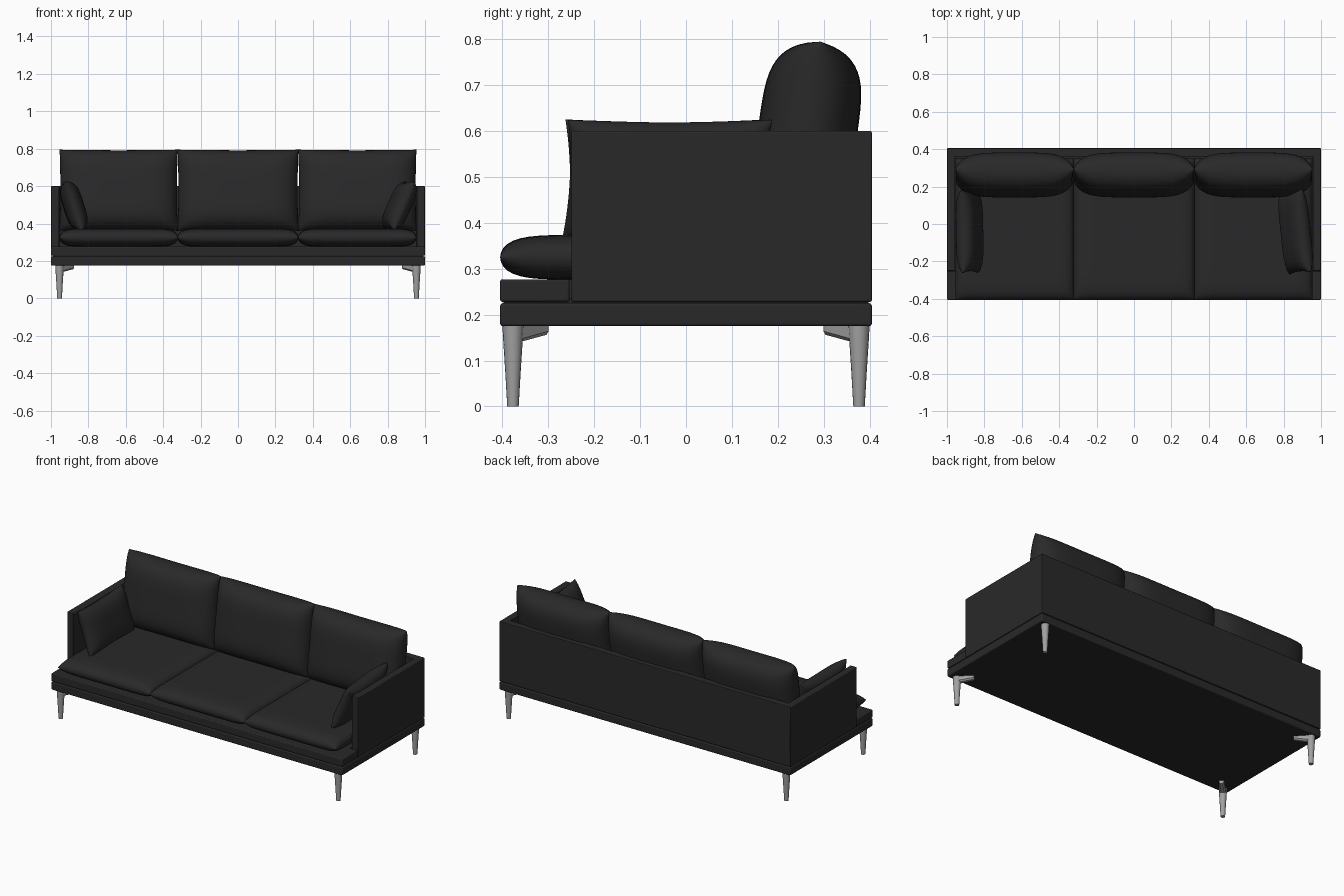
import bpy, bmesh, math
from mathutils import Vector, Matrix

if "Cube" in bpy.data.objects:
    bpy.data.objects.remove(bpy.data.objects["Cube"])


def material(name, value):
    m = bpy.data.materials.new(name)
    m.diffuse_color = (value, value, value, 1)
    m.use_nodes = True
    m.node_tree.nodes["Principled BSDF"].inputs["Base Color"].default_value = m.diffuse_color
    return m


FABRIC = material("charcoal fabric", 0.022)
METAL = material("brushed metal", 0.36)


def finish(name, bm, mat, bevel=0.0, angle=40):
    bmesh.ops.recalc_face_normals(bm, faces=bm.faces)
    me = bpy.data.meshes.new(name)
    bm.to_mesh(me)
    bm.free()
    ob = bpy.data.objects.new(name, me)
    bpy.context.collection.objects.link(ob)
    me.materials.append(mat)
    if bevel:
        b = ob.modifiers.new("soft edge", 'BEVEL')
        b.width, b.segments = bevel, 3
    bpy.ops.object.select_all(action='DESELECT')
    ob.select_set(True)
    bpy.context.view_layer.objects.active = ob
    bpy.ops.object.shade_smooth_by_angle(angle=math.radians(angle))
    return ob


def slab(name, outline, z0, z1, bevel):
    """Extrude a plan outline from z0 to z1."""
    bm = bmesh.new()
    f = bm.faces.new([bm.verts.new((x, y, z0)) for x, y in outline])
    ext = bmesh.ops.extrude_face_region(bm, geom=[f])
    vs = [g for g in ext["geom"] if isinstance(g, bmesh.types.BMVert)]
    bmesh.ops.translate(bm, verts=vs, vec=(0, 0, z1 - z0))
    return finish(name, bm, FABRIC, bevel)


def rect(x, y0, y1):
    return [(-x, y0), (x, y0), (x, y1), (-x, y1)]


def cushion(name, loc, half, rot=(0, 0, 0), p=4.5, pinch=0.0, n=32):
    """Stuffed cushion: two domed grids that meet in a seam."""
    bm = bmesh.new()
    hx, hy, hz = half
    M = Matrix.Translation(loc)
    for axis, deg in zip("XYZ", rot):
        M = M @ Matrix.Identity(4) if not deg else M
    R = Matrix.Rotation(math.radians(rot[2]), 4, 'Z') @ Matrix.Rotation(math.radians(rot[0]), 4, 'X')
    M = M @ R
    s = [math.sin(math.pi / 2 * (2 * i / n - 1)) for i in range(n + 1)]
    for side in (1, -1):
        g = []
        for u in s:
            row = []
            for v in s:
                t = max(0, (1 - abs(u) ** p) * (1 - abs(v) ** p)) ** 0.5
                x = hx * u * (1 - pinch * hy / hx * (1 - v * v))
                y = hy * v * (1 - pinch * (1 - u * u))
                row.append(bm.verts.new(M @ Vector((x, y, side * hz * t))))
            g.append(row)
        for i in range(n):
            for j in range(n):
                bm.faces.new((g[i][j], g[i + 1][j], g[i + 1][j + 1], g[i][j + 1]))
    bmesh.ops.remove_doubles(bm, verts=bm.verts, dist=1e-5)
    return finish(name, bm, FABRIC, angle=60)


# Base frame, recessed joint and front plinth
slab("base_frame", rect(1.0, -0.405, 0.405), 0.175, 0.225, 0.006)
slab("base_joint", rect(0.993, -0.398, 0.398), 0.22, 0.235, 0)
slab("front_plinth", rect(1.0, -0.405, -0.254), 0.228, 0.277, 0.005)
slab("seat_deck", rect(0.954, -0.30, 0.36), 0.228, 0.277, 0)

# Arms and back as one U-shaped shell
slab("arms_and_back", [(-1, -0.25), (-0.956, -0.25), (-0.956, 0.36), (0.956, 0.36),
                       (0.956, -0.25), (1, -0.25), (1, 0.405), (-1, 0.405)], 0.228, 0.6, 0.004)

# Seat and back cushions
for label, x in (("left", -0.638), ("middle", 0.0), ("right", 0.638)):
    w = 0.323 if x == 0 else 0.316
    cushion(label + "_seat_cushion", (x, -0.028, 0.325), (w, 0.377, 0.049), p=10)
    cushion(label + "_back_cushion", (x, 0.262, 0.578), (w, 0.219, 0.108),
            rot=(82, 0, 0), p=4.5, pinch=0.02)

# Loose cushions leaning on the arms
cushion("left_arm_cushion", (-0.879, -0.04, 0.495), (0.222, 0.137, 0.055),
        rot=(72, 0, 91), p=4, pinch=0.07)
cushion("right_arm_cushion", (0.864, -0.04, 0.497), (0.224, 0.139, 0.054),
        rot=(66, 0, -84), p=4, pinch=0.07)


def leg(name, sx, sy):
    """Tapered post with a bracket pointing diagonally inward."""
    bm = bmesh.new()
    base = Vector((sx * 0.954, sy * 0.377, 0))
    rings = []
    for z, r in ((0, 0.0125), (0.07, 0.0165), (0.14, 0.021), (0.175, 0.023)):
        rings.append([bm.verts.new(base + Vector((r * math.cos(k * math.pi / 8),
                     r * math.sin(k * math.pi / 8), z))) for k in range(16)])
    for a, b in zip(rings, rings[1:]):
        for k in range(16):
            bm.faces.new((a[k], a[(k + 1) % 16], b[(k + 1) % 16], b[k]))
    bm.faces.new(rings[0])
    bm.faces.new(rings[-1])
    d = Vector((-sx, -sy, 0)).normalized()
    q = Vector((-d.y, d.x, 0))
    ends = []
    for dist, w, low in ((0, 0.018, 0.138), (0.096, 0.014, 0.156)):
        ends.append([bm.verts.new(base + d * dist + q * a + Vector((0, 0, z)))
                     for a, z in ((-w, 0.175), (-w, low + 0.008), (-w * 0.5, low),
                                  (w * 0.5, low), (w, low + 0.008), (w, 0.175))])
    for k in range(6):
        bm.faces.new((ends[0][k], ends[0][(k + 1) % 6], ends[1][(k + 1) % 6], ends[1][k]))
    bm.faces.new(ends[0])
    bm.faces.new(ends[1])
    finish(name, bm, METAL)


for sx, a in ((-1, "left"), (1, "right")):
    for sy, b in ((-1, "front"), (1, "back")):
        leg(f"{b}_{a}_leg", sx, sy)
